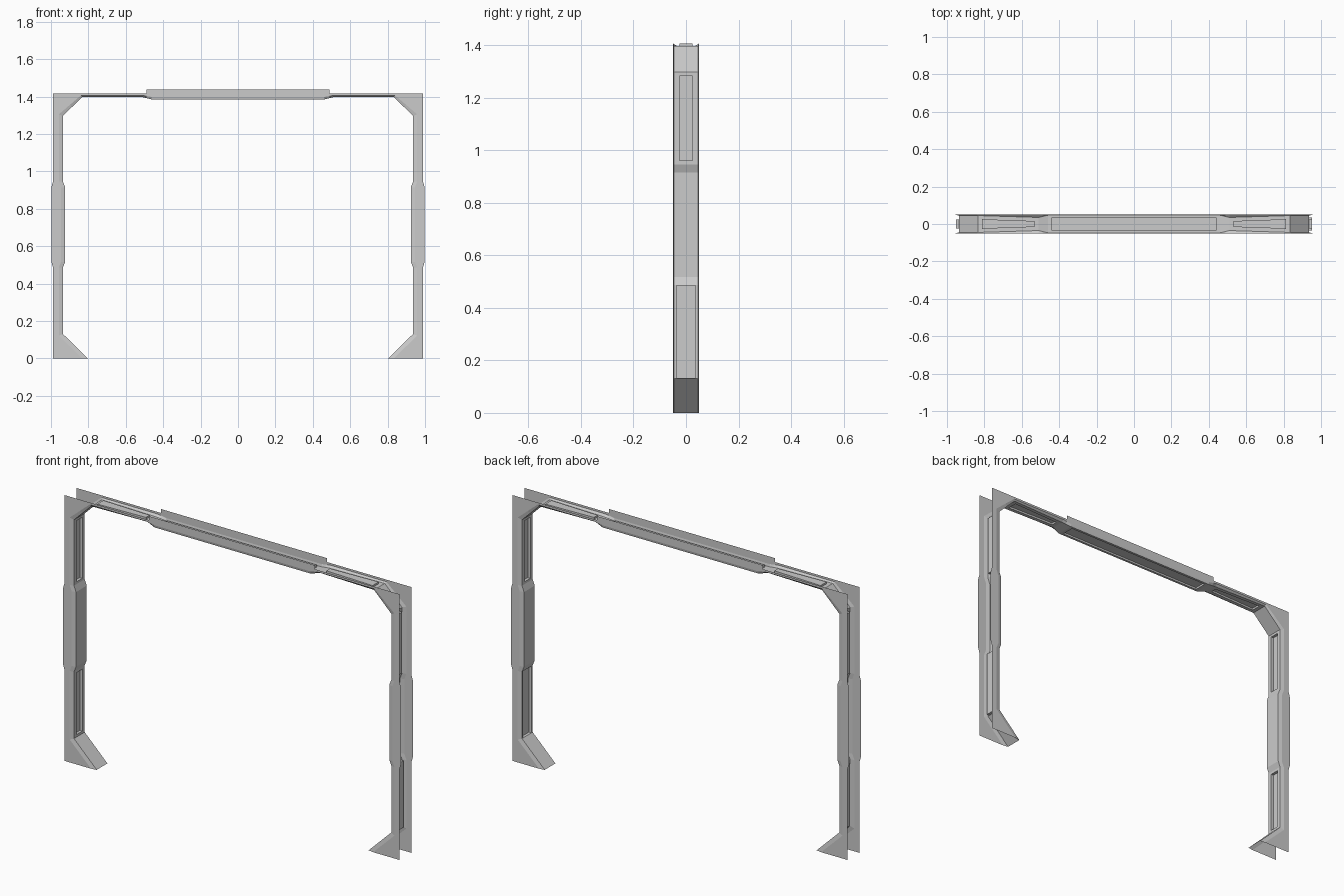
import bpy, bmesh
from mathutils import Vector

if "Cube" in bpy.data.objects:
    bpy.data.objects.remove(bpy.data.objects["Cube"])

PLATE_Y = 0.05

# Stations from right foot to top centre:
# outer plate edge (x,z), inner plate edge (x,z), lining (x,z), lining half width
half = [
    ((.989, 0), (.832, 0), (.802, 0), .045),
    ((.989, .131), (.958, .122), (.936, .131), .045),
    ((.989, .487), (.958, .487), (.936, .487), .045),
    ((.998, .517), (.946, .517), (.924, .517), .045),
    ((.998, .915), (.946, .915), (.924, .915), .045),
    ((.989, .946), (.958, .946), (.936, .946), .045),
    ((.989, 1.297), (.958, 1.305), (.936, 1.297), .045),
    ((.989, 1.417), (.899, 1.356), (.885, 1.347), .045),
    ((.834, 1.417), (.840, 1.406), (.834, 1.397), .045),
    ((.510, 1.417), (.510, 1.406), (.510, 1.397), .035),
    ((.489, 1.417), (.489, 1.403), (.489, 1.392), .040),
    ((.489, 1.438), (.489, 1.403), (.489, 1.392), .040),
    ((.460, 1.438), (.460, 1.398), (.460, 1.385), .047),
]


def flip(p):
    return (-p[0], p[1])


stations = half + [(flip(o), flip(a), flip(b), w) for o, a, b, w in reversed(half)]
LAST = len(stations) - 2


def loft(bm, rows):
    """Skin consecutive rows of points; returns faces as [segment][column]."""
    grid = [[bm.verts.new(p) for p in row] for row in rows]
    return [[bm.faces.new((r0[c], r1[c], r1[c + 1], r0[c + 1]))
             for c in range(len(r0) - 1)] for r0, r1 in zip(grid, grid[1:])]


def finish(bm, name):
    bmesh.ops.remove_doubles(bm, verts=bm.verts, dist=1e-5)
    slivers = [f for f in bm.faces if f.calc_area() < 1e-7]
    bmesh.ops.delete(bm, geom=slivers, context='FACES')
    mesh = bpy.data.meshes.new(name)
    bm.to_mesh(mesh)
    bm.free()
    ob = bpy.data.objects.new(name, mesh)
    bpy.context.collection.objects.link(ob)


def at(p, y):
    return (p[0], y, p[1])


# Front and back face plates (thin sheets)
for name, side in (("front_plate", -1), ("back_plate", 1)):
    bm = bmesh.new()
    rows = [[at(o, side * PLATE_Y), at(a, side * PLATE_Y)] for o, a, b, w in stations]
    loft(bm, rows if side < 0 else [r[::-1] for r in rows])
    finish(bm, name)

# Inner lining with bevelled edges
bm = bmesh.new()
faces = loft(bm, [[at(a, -PLATE_Y), at(b, -w), at(b, w), at(a, PLATE_Y)]
                  for o, a, b, w in stations])


def recess(face, inset, y_scale, push):
    """Sunken panel in one lining face."""
    bmesh.ops.inset_individual(bm, faces=[face], thickness=inset, use_even_offset=True)
    for v in face.verts:
        v.co.y *= y_scale
    inner = bmesh.ops.extrude_discrete_faces(bm, faces=[face])["faces"][0]
    bmesh.ops.translate(bm, verts=inner.verts, vec=Vector(push))


# Sunken panels in both jambs and the header
for seg, sx in ((1, 1), (5, 1), (LAST - 1, -1), (LAST - 5, -1)):
    recess(faces[seg][1], .013, .79, (sx * .015, 0, 0))
for seg in (8, LAST - 8):
    recess(faces[seg][1], .022, 1.15, (0, 0, .010))
recess(faces[12][1], .018, 1.18, (0, 0, .010))
finish(bm, "inner_lining")
